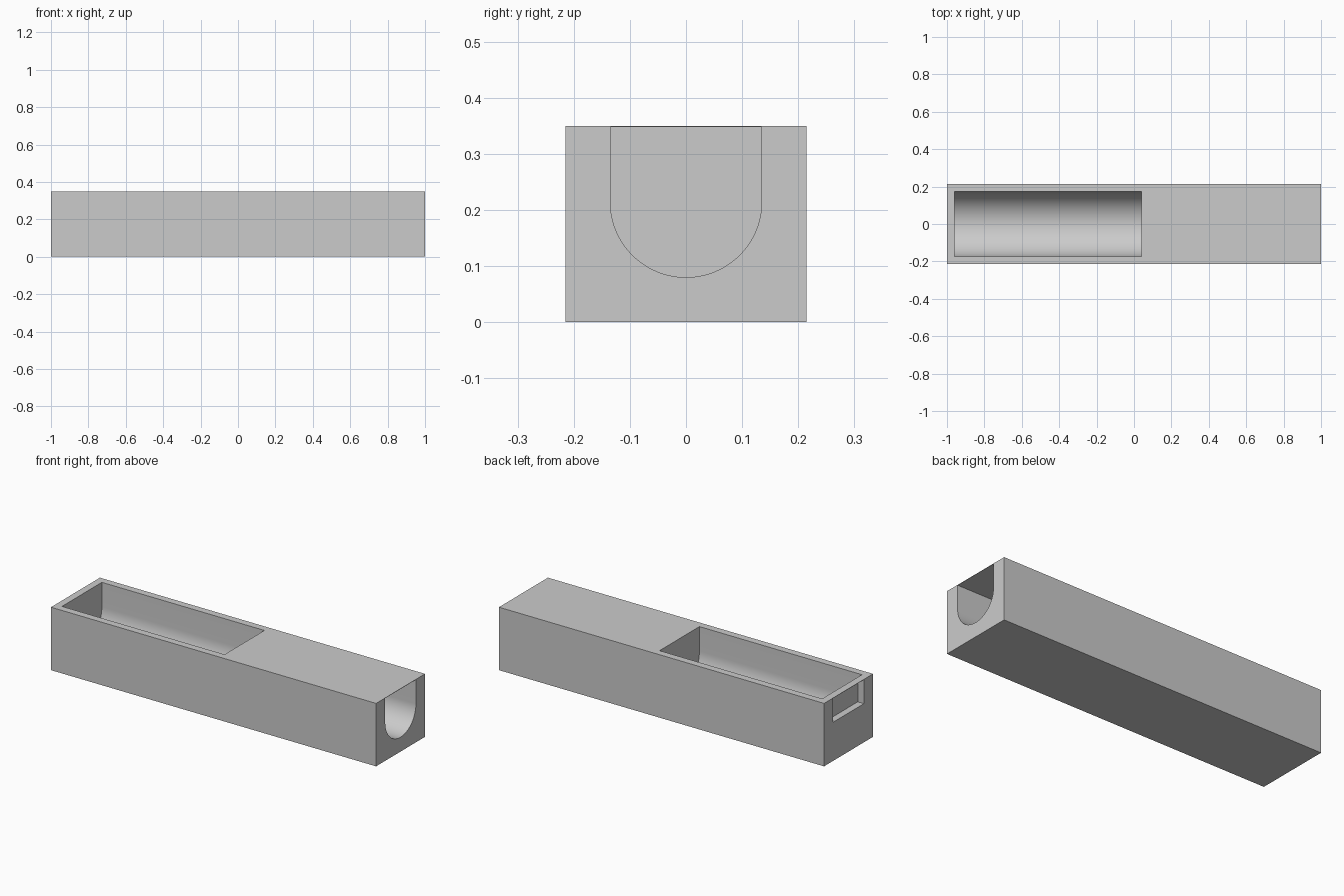
import bpy
import bmesh
from math import pi, sin, cos, radians

cube = bpy.data.objects.get("Cube")
if cube:
    bpy.data.objects.remove(cube, do_unlink=True)

HALF_W, TOP, MID = 0.215, 0.35, 0.215   # MID: height of the trough axis
WALL, SKIN = 0.04, 0.002                # outer wall and thin cover sheets

grey = bpy.data.materials.new("plain grey")
grey.use_nodes = True
grey.diffuse_color = (0.6, 0.6, 0.6, 1)
grey.node_tree.nodes["Principled BSDF"].inputs["Base Color"].default_value = (0.6, 0.6, 0.6, 1)


def extrude_x(name, profile, x0, x1):
    """Solid made by sweeping a (y, z) profile from x0 to x1."""
    bm = bmesh.new()
    face = bm.faces.new([bm.verts.new((x0, y, z)) for y, z in profile])
    swept = bmesh.ops.extrude_face_region(bm, geom=[face])["geom"]
    moved = [v for v in swept if isinstance(v, bmesh.types.BMVert)]
    bmesh.ops.translate(bm, verts=moved, vec=(x1 - x0, 0, 0))
    bmesh.ops.recalc_face_normals(bm, faces=bm.faces)
    mesh = bpy.data.meshes.new(name)
    bm.to_mesh(mesh)
    bm.free()
    mesh.materials.append(grey)
    obj = bpy.data.objects.new(name, mesh)
    bpy.context.collection.objects.link(obj)
    return obj


def rectangle(half, z0, z1):
    return [(-half, z0), (half, z0), (half, z1), (-half, z1)]


def u_shape(radius, z1, steps=48):
    arc = [(-radius * cos(pi * i / steps), MID - radius * sin(pi * i / steps))
           for i in range(steps + 1)]
    return arc + [(radius, z1), (-radius, z1)]


# Main block
block = extrude_x("trough_block", rectangle(HALF_W, 0, TOP), -1, 1)
bore = HALF_W - 2 * WALL

cutters = [
    # Open trough in the top
    extrude_x("trough_cutter", u_shape(HALF_W - WALL, TOP + 0.1), WALL - 1, WALL),
    # Round-bottomed tunnel in the right end, under a thin cover
    extrude_x("tunnel_cutter", u_shape(bore, TOP - SKIN), 2 * WALL, 1.1),
    # Shallow rectangular recess in the other end
    extrude_x("recess_cutter", rectangle(bore, MID, TOP - SKIN), -1.1, WALL - 1 - SKIN),
]

bpy.ops.object.select_all(action="DESELECT")
block.select_set(True)
bpy.context.view_layer.objects.active = block
for cutter in cutters:
    cut = block.modifiers.new(cutter.name, "BOOLEAN")
    cut.operation = "DIFFERENCE"
    cut.solver = "EXACT"
    cut.object = cutter
    bpy.ops.object.modifier_apply(modifier=cut.name)
    bpy.data.objects.remove(cutter, do_unlink=True)

bpy.ops.object.shade_smooth_by_angle(angle=radians(30))
